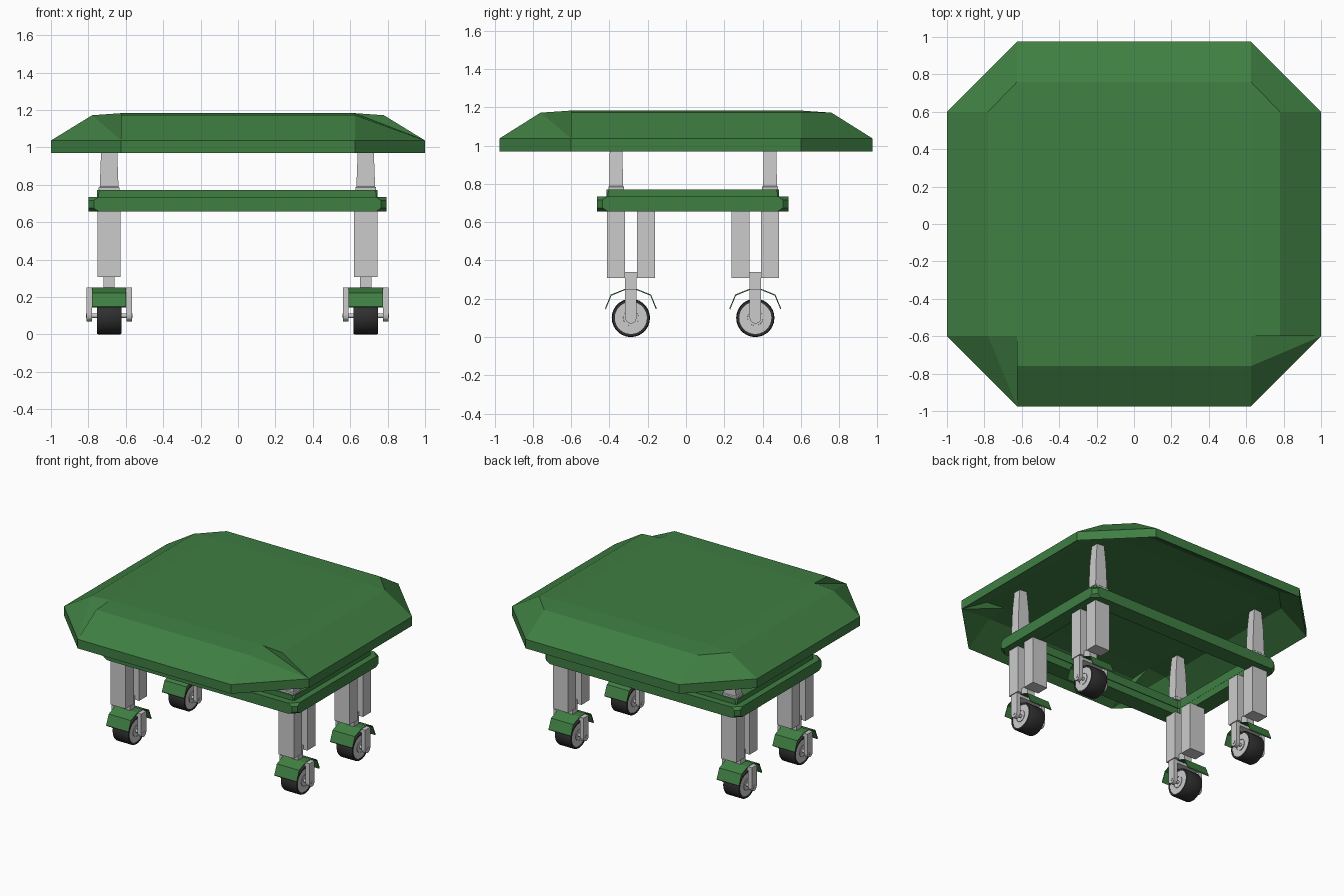
import bpy, bmesh, math

if "Cube" in bpy.data.objects:
    bpy.data.objects.remove(bpy.data.objects["Cube"])

def material(name, rgb):
    m = bpy.data.materials.new(name)
    m.diffuse_color = (*rgb, 1)
    m.use_nodes = True
    m.node_tree.nodes["Principled BSDF"].inputs["Base Color"].default_value = m.diffuse_color
    return m

GREEN = material("green paint", (0.05, 0.21, 0.055))
RUBBER = material("rubber", (0.03, 0.03, 0.03))

def make(name, verts, faces, mat=None, loc=(0, 0, 0), smooth=False):
    bm = bmesh.new()
    vs = [bm.verts.new(v) for v in verts]
    for f in faces:
        bm.faces.new([vs[i] for i in f])
    bmesh.ops.remove_doubles(bm, verts=bm.verts[:], dist=1e-5)
    bmesh.ops.recalc_face_normals(bm, faces=bm.faces[:])
    me = bpy.data.meshes.new(name)
    bm.to_mesh(me)
    bm.free()
    ob = bpy.data.objects.new(name, me)
    ob.location = loc
    bpy.context.collection.objects.link(ob)
    if mat:
        me.materials.append(mat)
    if smooth:
        bpy.ops.object.select_all(action='DESELECT')
        ob.select_set(True)
        bpy.context.view_layer.objects.active = ob
        bpy.ops.object.shade_smooth_by_angle(angle=math.radians(35))
    return ob

def skin(loops, wrap=False):
    """Quads joining equal-length closed loops, capped unless wrapped."""
    n, m = len(loops[0]), len(loops)
    faces = [(a * n + i, a * n + (i + 1) % n, (a + 1) % m * n + (i + 1) % n, (a + 1) % m * n + i)
             for a in range(m if wrap else m - 1) for i in range(n)]
    if not wrap:
        faces += [tuple(range(n)), tuple(range((m - 1) * n, m * n))]
    return [v for l in loops for v in l], faces

def rect(hx, hy, z):
    return [(-hx, -hy, z), (hx, -hy, z), (hx, hy, z), (-hx, hy, z)]

def post(name, loc, sections, mat=None):
    return make(name, *skin([rect(*s) for s in sections]), mat, loc)

def extrude_x(name, profile, x0, x1, loc, mat=None):
    return make(name, *skin([[(x, y, z) for y, z in profile] for x in (x0, x1)]), mat, loc)

def lathe_x(name, profile, loc, mat=None, n=28, wrap=False):
    loops = [[(x, r * math.cos(2 * math.pi * i / n), r * math.sin(2 * math.pi * i / n))
              for i in range(n)] for r, x in profile]
    return make(name, *skin(loops, wrap), mat, loc, smooth=True)

# Octagonal canopy: domed sheet with a parallel underside, joined by the rim band
verts, faces = [], []
DEPTH = .067
def face(*pts, twin=True):
    for dz in ((0, DEPTH) if twin else (0,)):
        faces.append(tuple(range(len(verts), len(verts) + len(pts))))
        verts.extend((x, y, z - dz) for x, y, z in pts)

A, T1, T2 = (.625, .6, 1.183), (.625, .76, 1.172), (.78, .6, 1.172)
R1, R2 = (.625, .975, 1.037), (1, .6, 1.037)
B1, B2 = [(x, y, z - DEPTH) for x, y, z in (R1, R2)]
def at(p, sx, sy):
    return (p[0] * sx, p[1] * sy, p[2])

for sx in (-1, 1):
    for sy in (-1, 1):
        if sy > 0:
            corner = [(A, T1, T2), (T1, R1, R2, T2)]
        elif sx > 0:
            corner = [(T1, R1, R2), (A, T1, R2), (A, R2, T2)]
        else:
            corner = [(T2, R1, R2), (A, T2, R1), (A, R1, T1)]
        for f in corner:
            face(*[at(p, sx, sy) for p in f])
        face(*[at(p, sx, sy) for p in (R1, B1, B2, R2)], twin=False)
for s in (-1, 1):
    for p, q in ((A, T1), (T1, R1), (R1, B1)):
        face(at(p, -1, s), at(q, -1, s), at(q, 1, s), at(p, 1, s), twin=q is not B1)
    for p, q in ((A, T2), (T2, R2), (R2, B2)):
        face(at(p, s, -1), at(q, s, -1), at(q, s, 1), at(p, s, 1), twin=q is not B2)
face(*[at(A, sx, sy) for sx, sy in ((-1, -1), (1, -1), (1, 1), (-1, 1))])
make("canopy", verts, faces, GREEN)

# Rail frame: wide lower ring and narrower upper ring, corners bevelled
CX, CY = -0.003, 0.037
def chamfered(hx, hy, c, z):
    return [(-hx + c, -hy, z), (hx - c, -hy, z), (hx, -hy + c, z), (hx, hy - c, z),
            (hx - c, hy, z), (-hx + c, hy, z), (-hx, hy - c, z), (-hx, -hy + c, z)]

def ring(name, hx, hy, w, c, z0, z1):
    steps = ((z0, 2 * c), (z0 + .018, c), (z1 - .018, c), (z1, 2 * c))
    loops = [chamfered(hx, hy, ch, z) for z, ch in steps]
    loops += [chamfered(hx - w, hy - w, .01, z) for z in (z1, z0)]
    make(name, *skin(loops, wrap=True), GREEN, (CX, CY - .002, 0))

ring("lower_rail", .796, .50, .12, .028, .657, .735)
ring("upper_rail", .75, .45, .075, .008, .71, .772)

# Legs, posts and casters on the four corners
arc = [(.03 * math.cos(t * math.pi / 6), .1 - .03 * math.sin(t * math.pi / 6)) for t in range(7)]
prong = arc + [(-.03, .25), (.03, .25)]
roof = [(-.135, .15), (-.105, .222), (-.03, .252), (.03, .252), (.105, .222), (.135, .15)]
fender = roof + [(y * .97, z - .006) for y, z in reversed(roof)]

for sx, side in ((-1, "left"), (1, "right")):
    for sy, end in ((-1, "front"), (1, "back")):
        tag = f"{end}_{side}"
        x, y = CX + sx * .686, CY + sy * .325
        post(f"{tag}_canopy_post", (x, CY + sy * .402, 0),
             [(.056, .041, .765), (.056, .041, .785), (.05, .036, .79), (.043, .033, .98), (.03, .028, 1.125)])
        for k in (-1, 1):
            post(f"{tag}_leg_{'front' if k < 0 else 'back'}", (x, y + k * .078, 0),
                 [(.062, .047, .308), (.062, .047, .66)])
            extrude_x(f"{tag}_fork_prong", prong, k * .092, k * .122, (x, y, 0))
        post(f"{tag}_fork_bridge", (x, y, 0), [(.1, .03, .225), (.1, .03, .244)])
        post(f"{tag}_stem", (x, y, 0), [(.03, .03, .24), (.03, .03, .34)])
        post(f"{tag}_stem_mount", (x, y, 0), [(.03, .05, .31), (.03, .05, .34)])
        extrude_x(f"{tag}_fender", fender, -.091, .091, (x, y, 0), GREEN)
        hub = (x, y, .1)
        lathe_x(f"{tag}_tyre", [(.084, -.065), (.096, -.065), (.1, -.058), (.1, .058),
                                (.096, .065), (.084, .065)], hub, RUBBER, wrap=True)
        lathe_x(f"{tag}_wheel_disc", [(.085, -.062), (.075, -.062), (.068, -.05), (.042, -.05), (.04, -.066),
                                      (.04, .066), (.042, .05), (.068, .05), (.075, .062), (.085, .062)], hub)
        lathe_x(f"{tag}_axle", [(.012, -.125), (.012, .125)], hub, n=12)
